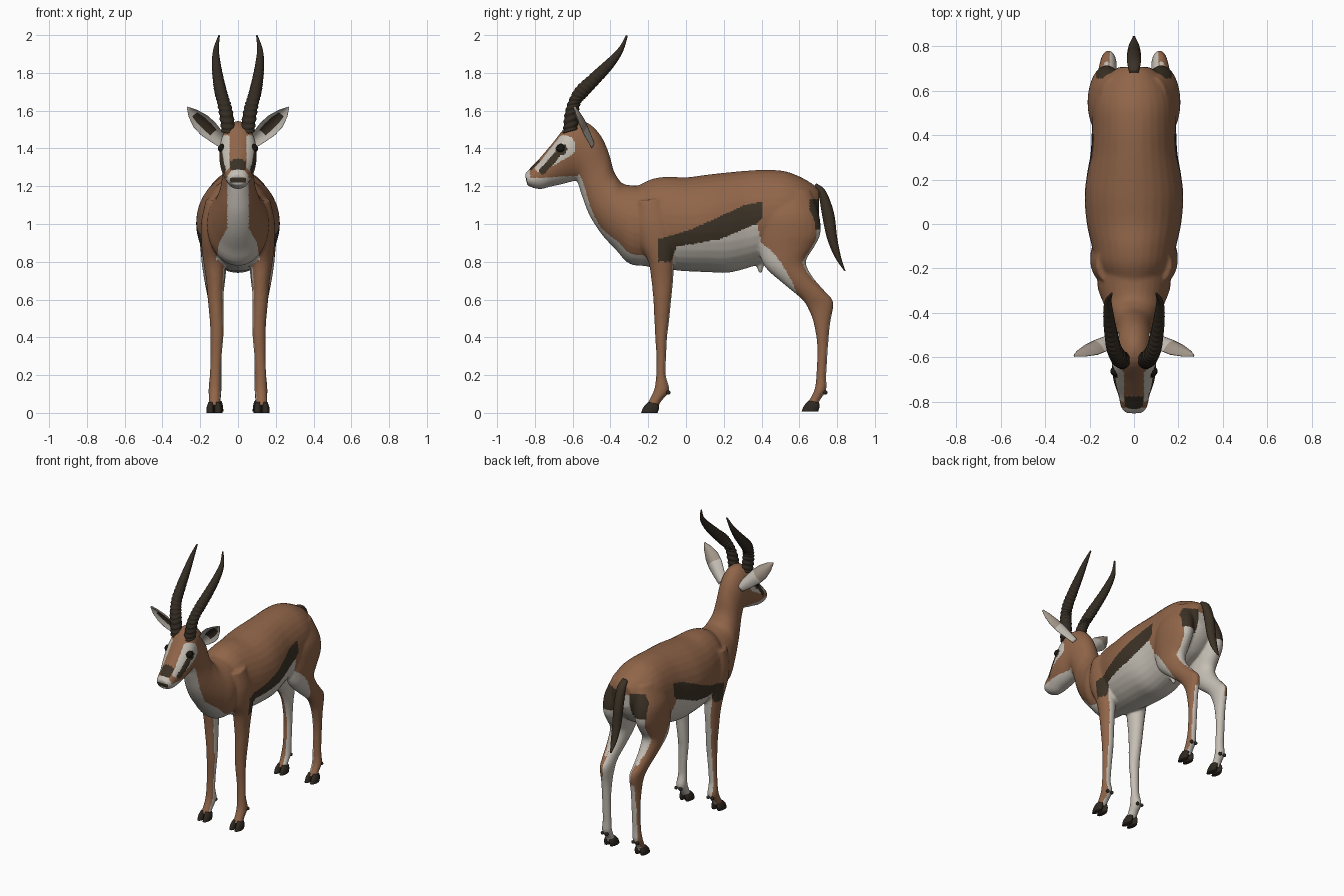
import bpy, bmesh, math
from mathutils import Vector

if "Cube" in bpy.data.objects:
    bpy.data.objects.remove(bpy.data.objects["Cube"])


def material(name, rgb):
    m = bpy.data.materials.new(name)
    m.diffuse_color = (*rgb, 1)
    m.use_nodes = True
    m.node_tree.nodes["Principled BSDF"].inputs["Base Color"].default_value = m.diffuse_color
    return m


BROWN = material("tan coat", (0.28, 0.13, 0.066))
CREAM = material("white fur", (0.56, 0.52, 0.46))
DARK = material("dark brown fur", (0.045, 0.032, 0.019))
HORN = material("horn", (0.034, 0.025, 0.017))
HOOF = material("hoof", (0.028, 0.021, 0.015))
EAR = material("grey ear fur", (0.36, 0.30, 0.245))
EYE = material("eye black", (0.01, 0.008, 0.006))


def lerp(t, pts):
    """Piecewise linear lookup."""
    if t <= pts[0][0]:
        return pts[0][1]
    for (a, va), (b, vb) in zip(pts, pts[1:]):
        if t <= b:
            return va + (vb - va) * (t - a) / (b - a)
    return pts[-1][1]


def skin(bm, rings):
    """Bridge closed point rings and cap both ends."""
    vs = [[bm.verts.new(p) for p in r] for r in rings]
    n = len(vs[0])
    fs = [bm.faces.new((a[i], a[(i + 1) % n], b[(i + 1) % n], b[i]))
          for a, b in zip(vs, vs[1:]) for i in range(n)]
    fs += [bm.faces.new(vs[0]), bm.faces.new(vs[-1])]
    bmesh.ops.recalc_face_normals(bm, faces=fs)
    return fs


def loft(bm, keys, side=1, seg=24, sub=4, ridge=0):
    """Key = front/top point (y,z), back/bottom point (y,z), centre x, half width; spline between keys."""
    ks = [keys[0]] + list(keys) + [keys[-1]]
    dense = []
    for j in range(1, len(ks) - 2):
        for s in range(sub):
            t = s / sub
            dense.append([0.5 * (2 * b + (c - a) * t + (2 * a - 5 * b + 4 * c - d) * t * t
                                 + (3 * b - a - 3 * c + d) * t ** 3)
                          for a, b, c, d in zip(*ks[j - 1:j + 3])])
    dense.append(keys[-1])
    rings = []
    for i, (ya, za, yb, zb, x, w) in enumerate(dense):
        k = 1 + ridge * math.sin(i * math.tau / 5) * max(0, 1 - 1.25 * i / len(dense))
        cy, cz, hy, hz = (ya + yb) / 2, (za + zb) / 2, (ya - yb) / 2 * k, (za - zb) / 2 * k
        rings.append([(side * x + w * k * math.cos(a), cy + hy * math.sin(a), cz + hz * math.sin(a))
                      for a in (math.tau * q / seg for q in range(seg))])
    return skin(bm, rings)


def make(name, bm, mats):
    me = bpy.data.meshes.new(name)
    bm.to_mesh(me)
    bm.free()
    for m in mats:
        me.materials.append(m)
    for p in me.polygons:
        p.use_smooth = True
    ob = bpy.data.objects.new(name, me)
    bpy.context.collection.objects.link(ob)
    return ob


# ---- trunk, neck and head, legs: overlapping lofts fused into one skin
bm = bmesh.new()
trunk = [(-.30, 1.19, .80, .10), (-.25, 1.205, .785, .14), (-.18, 1.238, .77, .175), (-.10, 1.25, .76, .19),
         (0, 1.247, .75, .212), (.12, 1.262, .745, .222), (.22, 1.273, .742, .212), (.32, 1.282, .765, .195),
         (.42, 1.287, .80, .19), (.52, 1.28, .84, .188), (.60, 1.252, .88, .17), (.67, 1.212, .95, .12),
         (.705, 1.18, 1.02, .07)]
loft(bm, [(y, t, y, b, 0, w) for y, t, b, w in trunk], seg=32)
loft(bm, [(-.15, 1.22, -.15, .78, 0, .15), (-.25, 1.205, -.29, .785, 0, .165), (-.33, 1.212, -.37, .862, 0, .14),
          (-.365, 1.25, -.45, .95, 0, .115), (-.385, 1.29, -.513, 1.05, 0, .095),
          (-.41, 1.38, -.553, 1.155, 0, .083), (-.455, 1.474, -.577, 1.225, 0, .085),
          (-.53, 1.54, -.60, 1.225, 0, .09), (-.62, 1.53, -.66, 1.21, 0, .10), (-.705, 1.43, -.72, 1.197, 0, .09),
          (-.775, 1.348, -.765, 1.185, 0, .07), (-.83, 1.29, -.805, 1.19, 0, .06),
          (-.853, 1.265, -.84, 1.205, 0, .042)], seg=32)
front_leg = [(-.27, 1.12, -.10, 1.14, .10, .07), (-.27, 1.0, -.06, 1.02, .12, .075), (-.25, .90, -.04, .92, .125, .07),
             (-.20, .80, -.06, .82, .125, .06), (-.183, .70, -.068, .70, .12, .048), (-.173, .60, -.078, .60, .118, .042),
             (-.167, .48, -.09, .48, .112, .037), (-.163, .40, -.10, .40, .112, .035), (-.157, .30, -.105, .30, .116, .03),
             (-.158, .20, -.107, .20, .12, .03), (-.167, .13, -.088, .12, .122, .034),
             (-.188, .08, -.128, .065, .124, .031), (-.21, .04, -.15, .03, .125, .033)]
hind_leg = [(.40, 1.18, .66, 1.18, .09, .06), (.385, 1.05, .705, 1.05, .115, .088), (.38, .95, .712, .95, .125, .082),
            (.385, .86, .68, .88, .125, .074), (.42, .77, .635, .80, .125, .066), (.52, .68, .67, .72, .123, .055),
            (.615, .60, .735, .645, .12, .043), (.652, .54, .78, .585, .115, .037), (.677, .47, .763, .47, .115, .032),
            (.695, .35, .752, .35, .115, .029), (.69, .20, .743, .20, .116, .029), (.682, .13, .742, .12, .12, .033),
            (.66, .08, .708, .065, .12, .03), (.635, .045, .70, .03, .12, .033)]
for s in (-1, 1):
    loft(bm, front_leg, s)
    loft(bm, hind_leg, s)
loft(bm, [(.36, .82, .43, .82, 0, .035), (.375, .77, .41, .77, 0, .02), (.385, .742, .405, .742, 0, .01)])
rough = make("body_rough", bm, [])
rm = rough.modifiers.new("fuse", 'REMESH')
rm.mode, rm.voxel_size = 'VOXEL', 0.008
sm = rough.modifiers.new("relax", 'SMOOTH')
sm.factor, sm.iterations = 0.5, 5
deps = bpy.context.evaluated_depsgraph_get()
skin_mesh = bpy.data.meshes.new_from_object(rough.evaluated_get(deps))
bpy.data.objects.remove(rough)
body = bpy.data.objects.new("body", skin_mesh)
bpy.context.collection.objects.link(body)
skin_mesh.materials.clear()
for m in (BROWN, CREAM, DARK):
    skin_mesh.materials.append(m)

# ---- coat markings
BAND_TOP = [(-.145, .92), (.02, .97), (.15, 1.025), (.31, 1.10), (.405, 1.12)]
BAND_LOW = [(-.145, .80), (-.08, .80), (-.05, .88), (.18, .92), (.37, 1.0), (.405, 1.03)]
THIGH = [(.60, .60), (.70, .56), (.80, .50), (.86, .45), (.90, .40), (1.0, .375)]
CHEST = [(.78, .12), (.90, .10), (.98, .056), (1.22, .056)]


def seg_dist(y, z, a, b):
    d = Vector(b) - Vector(a)
    t = max(0, min(1, (Vector((y, z)) - Vector(a)).dot(d) / d.length_squared))
    return (Vector((y, z)) - Vector(a) - d * t).length, t


def coat(p, n):
    brown, cream, dark = 0, 1, 2
    x, y, z = abs(p.x), p.y, p.z
    out = n.x if p.x > 0 else -n.x
    if y < -.57 and z > 1.17:                                   # face
        if y < -.82 and 1.22 < z < 1.245 and x < .04:
            return dark
        if -.83 < y < -.775 and z > 1.285 and x < .042:
            return dark
        if z < lerp(y, [(-.85, 1.24), (-.58, 1.255)]) or y < -.825:
            return cream
        if x > .045:
            if seg_dist(y, z, (-.675, 1.375), (-.76, 1.28))[0] < .017 or math.hypot(y + .66, z - 1.395) < .03:
                return dark
            d, t = seg_dist(y, z, (-.645, 1.41), (-.775, 1.298))
            if d < .06 - .035 * t:
                return cream
        return brown
    if y < -.2 and z > .74:                                     # throat and chest
        return cream if x < lerp(z, CHEST) and n.y + n.z < -.5 else brown
    if -.145 < y < .405 and lerp(y, BAND_LOW) < z < lerp(y, BAND_TOP) and out > 0:
        return dark                                             # flank band
    if -.07 < y < .42 and .70 < z < lerp(y, BAND_LOW) and y < lerp(z, THIGH):
        return cream                                            # belly
    if y < .1 and z < .82:                                      # front legs
        return cream if .7 * (n.y - out) > .25 or (n.z < -.6 and z > .7) else brown
    if y > .35:                                                 # hindquarters
        if .6 < z < 1.0 and y < lerp(z, THIGH):
            return cream
        if y > .655 and .97 < z < 1.13 and .055 < x < .17:
            return dark
        if y > .58 and n.y > .3 and x < .1 and .6 < z < 1.12:
            return cream
        if z < .97 and (out < -.3 or (n.y > .7 and z > .65) or (n.z < -.6 and z > .7)):
            return cream
        if z < .52 and .8 * n.y - .5 * out > .35:
            return cream
    return brown


for f in skin_mesh.polygons:
    f.use_smooth = True
    f.material_index = coat(f.center, f.normal)

# ---- ridged horns
horn = [(-.65, 1.48, -.575, 1.50, .05, .037), (-.638, 1.60, -.563, 1.625, .068, .036),
        (-.59, 1.712, -.525, 1.675, .09, .033), (-.51, 1.79, -.455, 1.75, .105, .029),
        (-.42, 1.87, -.385, 1.83, .115, .023), (-.355, 1.935, -.335, 1.91, .116, .015),
        (-.318, 2.0, -.308, 1.996, .10, .004)]
bm = bmesh.new()
for s in (-1, 1):
    loft(bm, horn, s, seg=20, sub=20, ridge=.09)
make("horns", bm, [HORN])

# ---- cupped ears
bm = bmesh.new()
for s in (-1, 1):
    base, tip = Vector((.07, -.50, 1.425)), Vector((.268, -.592, 1.618))
    axis = tip - base
    facing = Vector((.35, -.9, 0))
    facing = (facing - axis * facing.dot(axis) / axis.length_squared).normalized()
    wide = axis.cross(facing).normalized()
    rings, N, SEG = [], 20, 24
    for i in range(N + 1):
        u = i / N
        h = lerp(u, [(0, .03), (.2, .042), (.45, .053), (.65, .05), (.85, .031), (1, .004)])
        ring = []
        for q in range(SEG):
            c, t = math.cos(math.tau * q / SEG), math.sin(math.tau * q / SEG)
            p = base + axis * u + wide * (h * c) + facing * (.6 * h * (c * c - .5) + .006 * t)
            ring.append((s * p.x, p.y, p.z))
        rings.append(ring)
    for k, f in enumerate(skin(bm, rings)[:-2]):
        u, a = (k // SEG + .5) / N, math.tau * (k % SEG + .5) / SEG
        if math.sin(a) > 0:
            f.material_index = 2 if abs(math.cos(a)) < .6 and .3 < u < .78 else 1
        else:
            f.material_index = 1 if u < .5 else 0
make("ears", bm, [EAR, CREAM, DARK])

# ---- tail
bm = bmesh.new()
loft(bm, [(.67, 1.19, .69, 1.215, 0, .02), (.70, 1.16, .74, 1.175, 0, .03), (.72, 1.05, .783, 1.06, 0, .032),
          (.745, .93, .80, .93, 0, .03), (.785, .83, .822, .82, 0, .022), (.835, .755, .845, .75, 0, .006)])
make("tail", bm, [DARK])

# ---- cloven hooves with dew claws
bm = bmesh.new()
for s in (-1, 1):
    for dy, dz, x in ((0, 0, .125), (.85, .008, .12)):
        for toe in (-.021, .021):
            loft(bm, [(-.238 + dy, dz, -.15 + dy, dz, x + toe, .021),
                      (-.225 + dy, .03 + dz, -.143 + dy, .025 + dz, x + toe, .02),
                      (-.20 + dy, .058 + dz, -.145 + dy, .045 + dz, x + toe * .8, .017)], s, seg=16)
            claw = bmesh.ops.create_icosphere(bm, subdivisions=2, radius=.012)["verts"]
            bmesh.ops.translate(bm, verts=claw, vec=(s * (x + toe * .8), (-.093 if dy == 0 else .738), .108))
make("hooves", bm, [HOOF])

# ---- eyes
bm = bmesh.new()
for s in (-1, 1):
    ball = bmesh.ops.create_uvsphere(bm, u_segments=20, v_segments=12, radius=.024)["verts"]
    bmesh.ops.translate(bm, verts=ball, vec=(s * .082, -.662, 1.40))
make("eyes", bm, [EYE])
